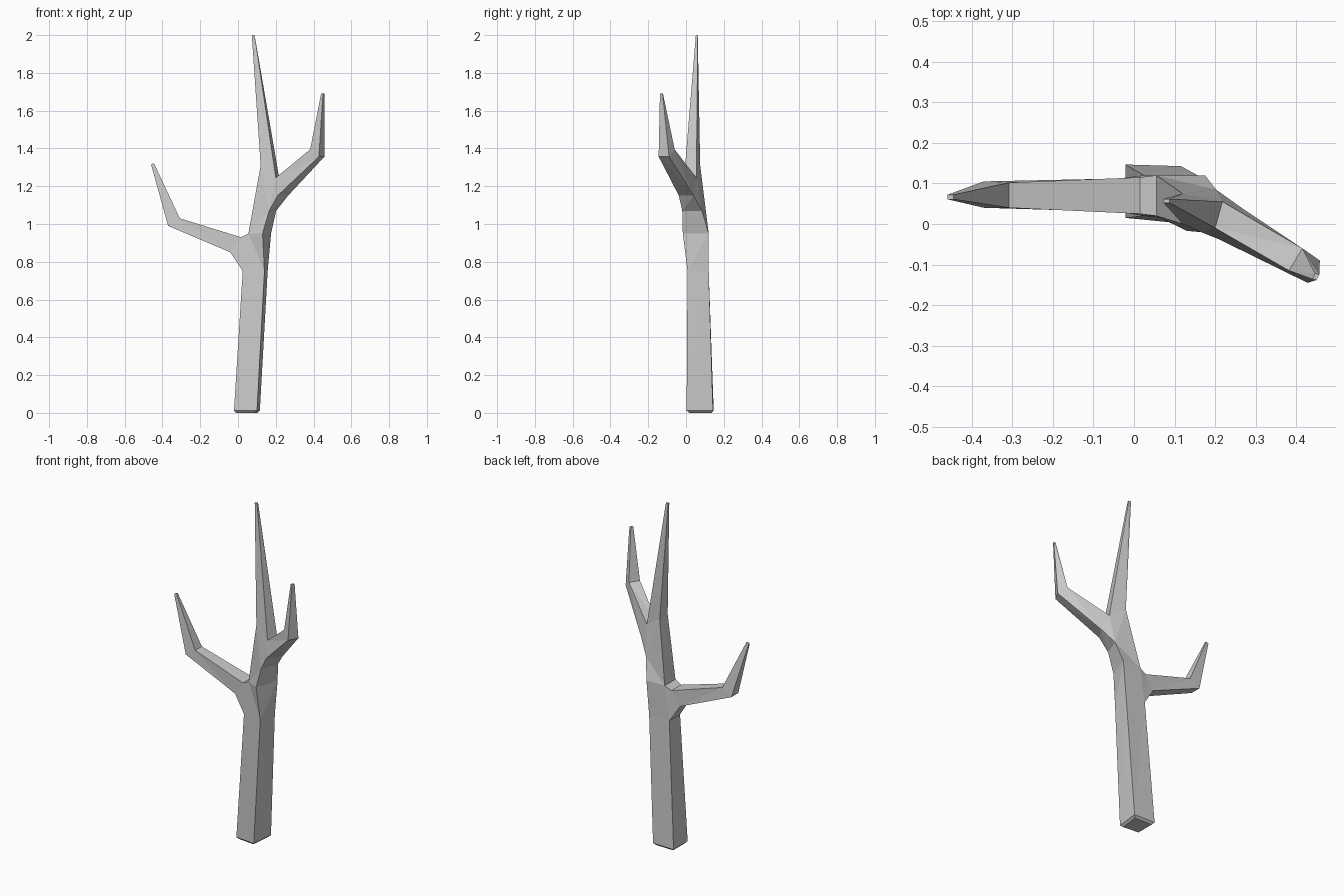
import bpy, bmesh

if "Cube" in bpy.data.objects:
    bpy.data.objects.remove(bpy.data.objects["Cube"])

# Silhouette nodes: x, z, front y, back y, sideways shift of the back edge
NODES = {
    "base_l": (-0.022, 0.0, 0.015, 0.147, 0), "base_r": (0.10, 0.0, 0.003, 0.143, 0.015),
    "mid_l": (0.025, 0.75, 0.02, 0.12, 0),    "mid_r": (0.14, 0.75, 0.008, 0.12, 0.017),
    "col_l": (0.055, 0.95, 0.02, 0.12, 0),    "col_r": (0.13, 0.95, -0.017, 0.12, 0.045),
    "neck_r": (0.165, 1.07, -0.02, 0.085, 0.037),
    # right branch
    "fork": (0.21, 1.15, -0.038, 0.04, 0.055),  "crotch": (0.20, 1.245, -0.01, 0.055, 0.018),
    "r_out": (0.428, 1.357, -0.145, -0.09, 0.03), "r_in": (0.382, 1.395, -0.115, -0.06, 0.033),
    "r_tip_o": (0.45, 1.69, -0.138, -0.124, 0.007), "r_tip_i": (0.44, 1.69, -0.136, -0.122, 0.006),
    # top spike
    "top_l": (0.12, 1.31, 0.0, 0.075, 0), "tip_l": (0.073, 2.0, 0.052, 0.062, 0),
    "tip_r": (0.088, 2.0, 0.052, 0.062, 0),
    # left branch
    "l_low": (-0.04, 0.85, 0.03, 0.112, 0), "l_up": (0.015, 0.93, 0.025, 0.115, 0),
    "l_out": (-0.37, 0.99, 0.04, 0.105, 0), "l_in": (-0.308, 1.03, 0.04, 0.102, 0),
    "l_tip_o": (-0.46, 1.315, 0.061, 0.072, 0), "l_tip_i": (-0.445, 1.322, 0.061, 0.072, 0),
}

# Each limb is a ladder of left/right rungs
LIMBS = [
    [("base_l", "base_r"), ("mid_l", "mid_r"), ("col_l", "col_r"),
     ("top_l", "neck_r"), ("crotch", "fork")],
    [("crotch", "fork"), ("r_in", "r_out"), ("r_tip_i", "r_tip_o")],
    [("top_l", "crotch"), ("tip_l", "tip_r")],
    [("mid_l", "col_l"), ("l_low", "l_up"), ("l_out", "l_in"), ("l_tip_o", "l_tip_i")],
]

bm = bmesh.new()
front, back = {}, {}
for name, (x, z, yf, yb, dx) in NODES.items():
    front[name] = bm.verts.new((x, yf, z))
    back[name] = bm.verts.new((x + dx, yb, z))

# Front and back sheets; directed edges used only once form the outline
directed = set()
for limb in LIMBS:
    for (a, b), (c, d) in zip(limb, limb[1:]):
        loop = [a, b, d, c]
        bm.faces.new([front[n] for n in loop])
        bm.faces.new([back[n] for n in reversed(loop)])
        directed.update(zip(loop, loop[1:] + loop[:1]))

# Side walls around the outline
for a, b in directed:
    if (b, a) not in directed:
        bm.faces.new((front[b], front[a], back[a], back[b]))

# Small chamfer round the foot
foot = [e for e in bm.edges if all(v.co.z < 0.001 for v in e.verts)]
bmesh.ops.bevel(bm, geom=foot, offset=0.012, segments=1, affect='EDGES')
bmesh.ops.triangulate(bm, faces=bm.faces[:])
bmesh.ops.recalc_face_normals(bm, faces=bm.faces[:])

mesh = bpy.data.meshes.new("bare_tree")
bm.to_mesh(mesh)
bm.free()
bpy.context.collection.objects.link(bpy.data.objects.new("bare_tree", mesh))
